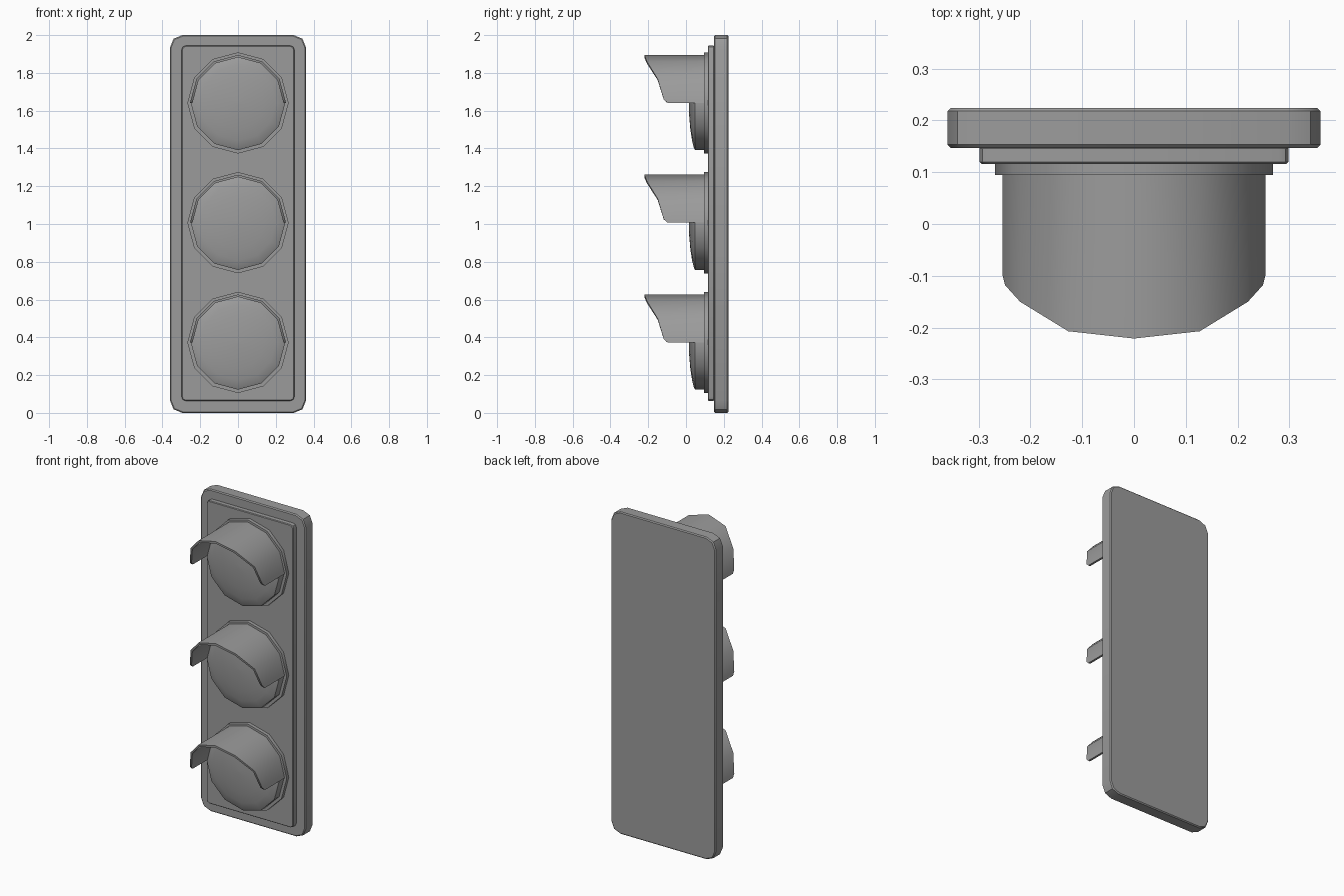
import bpy, bmesh, math
from mathutils import Vector

if "Cube" in bpy.data.objects:
    bpy.data.objects.remove(bpy.data.objects["Cube"])

grey = bpy.data.materials.new("housing grey")
grey.diffuse_color = (0.33, 0.33, 0.33, 1)
grey.use_nodes = True
grey.node_tree.nodes["Principled BSDF"].inputs["Base Color"].default_value = grey.diffuse_color


def finish(bm, name):
    """Shade smooth except at sharp edges, and make the object."""
    bmesh.ops.recalc_face_normals(bm, faces=bm.faces)
    for f in bm.faces:
        f.smooth = True
    for e in bm.edges:
        e.smooth = e.calc_face_angle(0) < math.radians(35)
    mesh = bpy.data.meshes.new(name)
    bm.to_mesh(mesh)
    bm.free()
    mesh.materials.append(grey)
    obj = bpy.data.objects.new(name, mesh)
    bpy.context.collection.objects.link(obj)


def rounded_plate(name, hx, z0, z1, y0, y1, radius, bevel):
    """Upright slab with two-segment rounded corners and chamfered rims."""
    bm = bmesh.new()
    corners = [(hx - radius, z1 - radius, 0), (-hx + radius, z1 - radius, 90),
               (-hx + radius, z0 + radius, 180), (hx - radius, z0 + radius, 270)]
    loop = []
    for cx, cz, start in corners:
        for step in (0, 45, 90):
            a = math.radians(start + step)
            loop.append(bm.verts.new((cx + radius * math.cos(a), y0,
                                      cz + radius * math.sin(a))))
    face = bm.faces.new(loop)
    ext = bmesh.ops.extrude_face_region(bm, geom=[face], use_keep_orig=True)
    moved = [g for g in ext["geom"] if isinstance(g, bmesh.types.BMVert)]
    bmesh.ops.translate(bm, verts=moved, vec=Vector((0, y1 - y0, 0)))
    bmesh.ops.recalc_face_normals(bm, faces=bm.faces)
    rims = [e for e in bm.edges if e.calc_face_angle(0) > math.radians(60)]
    bmesh.ops.bevel(bm, geom=rims, offset=bevel, segments=1, affect='EDGES')
    finish(bm, name)


def lathe(name, profile, cz, sides=12):
    """Turn a (radius, y) profile about the y axis; it ends on the axis."""
    bm = bmesh.new()
    rings = []
    for r, y in profile:
        rings.append([bm.verts.new((r * math.cos(math.tau * i / sides), y,
                                    cz + r * math.sin(math.tau * i / sides)))
                      for i in range(sides)])
    for a, b in zip(rings, rings[1:]):
        for i in range(sides):
            j = (i + 1) % sides
            bm.faces.new((a[i], a[j], b[j], b[i]))
    bm.faces.new(rings[0])
    bm.faces.new(rings[-1])
    finish(bm, name)


def visor(name, cz, outer=0.254, inner=0.241, back=0.097):
    """Half-round hood whose front edge sweeps back towards its lower ends."""
    # unit-circle x, z and the front y of the right half, bottom to top
    c, s = math.cos(math.radians(30)), 0.5
    t = 0.15
    half = [(1, 0, -0.098), (1 + (c - 1) * t, s * t, -0.118), (c, s, -0.15),
            (s, c, -0.207), (0, 1, -0.221)]
    path = half + [(-x, z, y) for x, z, y in reversed(half[:-1])]
    bm = bmesh.new()
    rows = []
    for x, z, y in path:
        rows.append([bm.verts.new((x * r, d, cz + z * r))
                     for r, d in ((outer, y), (outer, back), (inner, back), (inner, y))])
    for a, b in zip(rows, rows[1:]):
        for i in range(4):
            j = (i + 1) % 4
            bm.faces.new((a[i], a[j], b[j], b[i]))
    bm.faces.new(rows[0])
    bm.faces.new(rows[-1])
    finish(bm, name)


# Backing board and raised front panel
rounded_plate("back_board", 0.36, 0.0, 2.0, 0.147, 0.224, 0.065, 0.006)
rounded_plate("front_panel", 0.298, 0.064, 1.944, 0.116, 0.15, 0.02, 0.004)

# Three lamps, each with a mounting ring, a domed lens and a hood
for label, cz in (("top", 1.641), ("middle", 1.007), ("bottom", 0.373)):
    lathe(label + "_ring", [(0.268, 0.12), (0.268, 0.095), (0.25, 0.095)], cz)
    lathe(label + "_lens", [(0.25, 0.118), (0.25, 0.048), (0.239, 0.042),
                            (0.2, 0.032), (0.14, 0.023), (0.07, 0.017),
                            (0.005, 0.015)], cz)
    visor(label + "_visor", cz)
